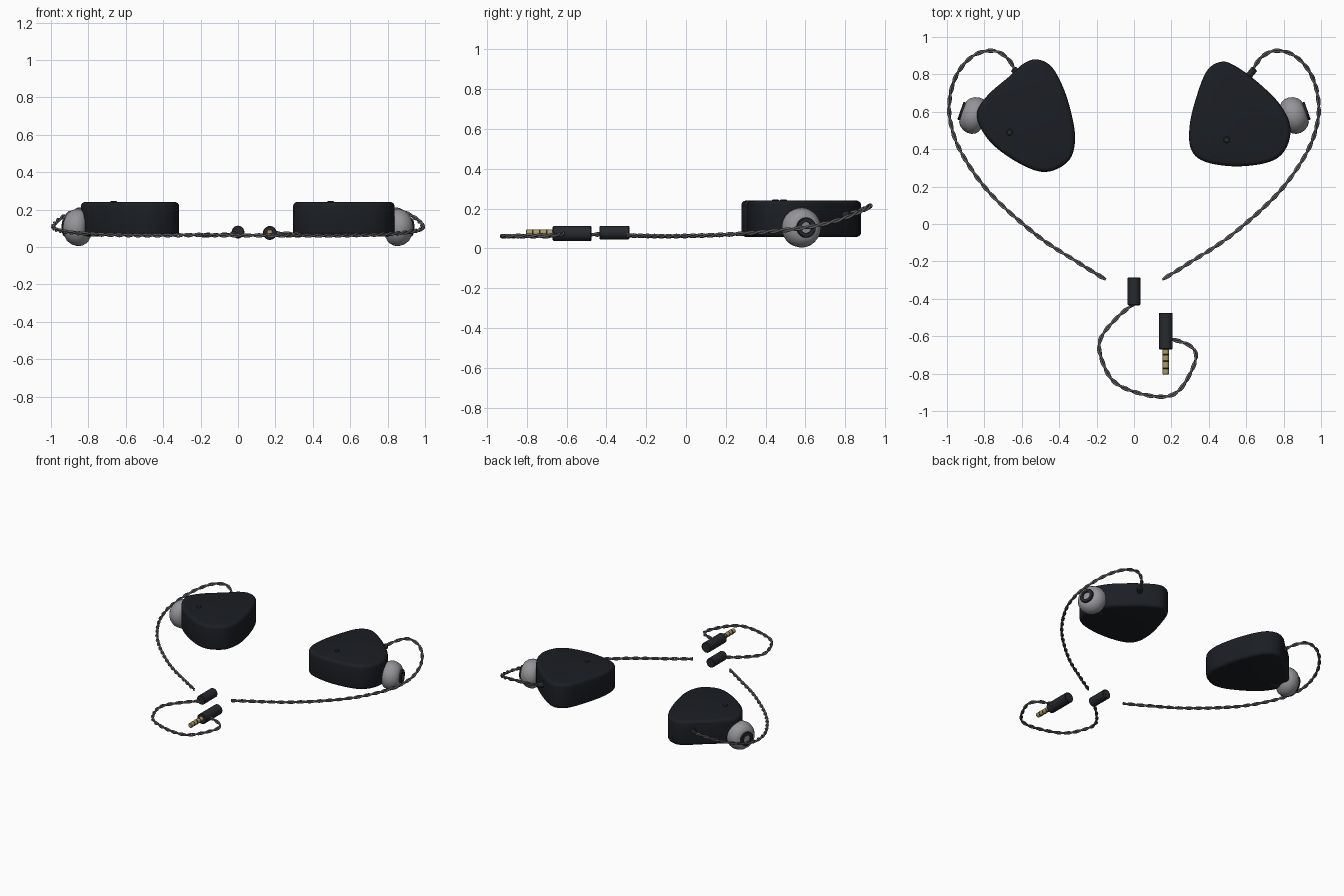
import bpy, bmesh, math
from mathutils import Vector

if "Cube" in bpy.data.objects:
    bpy.data.objects.remove(bpy.data.objects["Cube"])


def material(name, rgb):
    m = bpy.data.materials.new(name)
    m.diffuse_color = (*rgb, 1)
    m.use_nodes = True
    m.node_tree.nodes["Principled BSDF"].inputs["Base Color"].default_value = m.diffuse_color
    return m


SHELL = material("shell_black", (0.011, 0.013, 0.017))
RUBBER = material("plug_black", (0.02, 0.022, 0.027))
SILICONE = material("silicone_grey", (0.3, 0.3, 0.32))
WIRE = material("wire_grey", (0.12, 0.115, 0.125))
GOLD = material("plug_gold", (0.42, 0.32, 0.13))


def finish(bm, name, mat, angle=35):
    bmesh.ops.recalc_face_normals(bm, faces=bm.faces)
    me = bpy.data.meshes.new(name)
    bm.to_mesh(me)
    bm.free()
    me.shade_smooth()
    me.set_sharp_from_angle(angle=math.radians(angle))
    me.materials.append(mat)
    ob = bpy.data.objects.new(name, me)
    bpy.context.collection.objects.link(ob)
    return ob


def smooth_path(pts, steps, closed=False):
    """Catmull-Rom curve through the points."""
    pts = [Vector(p) for p in pts]
    n = len(pts)
    out = []
    for i in range(n if closed else n - 1):
        if closed:
            a, b, c, d = (pts[(i + k) % n] for k in (-1, 0, 1, 2))
        else:
            a, b, c, d = (pts[min(max(i + k, 0), n - 1)] for k in (-1, 0, 1, 2))
        for s in range(steps):
            t = s / steps
            out.append(0.5 * (2 * b + (c - a) * t + (2 * a - 5 * b + 4 * c - d) * t * t
                              + (3 * b - a - 3 * c + d) * t ** 3))
    if not closed:
        out.append(pts[-1])
    return out


def lathe(name, profile, origin, direction, mat, sides=40):
    """Turn (radius, distance) pairs around an axis."""
    bm = bmesh.new()
    q = Vector((0, 0, 1)).rotation_difference(Vector(direction).normalized())
    rings = []
    for r, t in profile:
        count = 1 if r == 0 else sides
        rings.append([bm.verts.new(Vector(origin) + q @ Vector((
            r * math.cos(math.tau * k / sides), r * math.sin(math.tau * k / sides), t)))
            for k in range(count)])
    for a, b in zip(rings, rings[1:]):
        for k in range(sides):
            j = (k + 1) % sides
            quad = [a[k % len(a)], a[j % len(a)], b[j % len(b)], b[k % len(b)]]
            bm.faces.new(list(dict.fromkeys(quad)))
    return finish(bm, name, mat)


def rod(name, start, end, r, mat, chamfer=0.004):
    length = (Vector(end) - Vector(start)).length
    c = chamfer
    return lathe(name, [(0, 0), (r - c, 0), (r, c), (r, length - c), (r - c, length), (0, length)],
                 start, Vector(end) - Vector(start), mat, 32)


def shell(name, outline):
    """Rounded slab from a top-view outline."""
    bm = bmesh.new()
    z0, z1 = 0.058, 0.241
    base = bm.faces.new([bm.verts.new((p.x, p.y, z0)) for p in smooth_path(outline, 7, True)])
    up = bmesh.ops.extrude_face_region(bm, geom=[base], use_keep_orig=True)
    bmesh.ops.translate(bm, vec=(0, 0, z1 - z0),
                        verts=[v for v in up["geom"] if isinstance(v, bmesh.types.BMVert)])
    bmesh.ops.recalc_face_normals(bm, faces=bm.faces)
    rims = [e for e in bm.edges if abs(e.verts[0].co.z - e.verts[1].co.z) < 1e-5]
    bmesh.ops.bevel(bm, geom=rims, offset=0.024, segments=4, profile=0.5,
                    affect='EDGES', clamp_overlap=False)
    return finish(bm, name, SHELL)


def twisted_cable(name, pts, radius=0.006, pitch=0.13):
    """Two strands wound around a smooth path."""
    raw = smooth_path(pts, 40)
    path, gap = [raw[0]], 0.008
    for p in raw[1:]:
        while (p - path[-1]).length > gap:
            path.append(path[-1] + (p - path[-1]).normalized() * gap)
    cu = bpy.data.curves.new(name, 'CURVE')
    cu.dimensions = '3D'
    cu.bevel_depth = radius
    cu.bevel_resolution = 2
    cu.use_fill_caps = True
    for phase in (0, math.pi):
        sp = cu.splines.new('POLY')
        sp.points.add(len(path) - 1)
        for i, p in enumerate(path):
            tan = (path[min(i + 1, len(path) - 1)] - path[max(i - 1, 0)]).normalized()
            side = tan.cross(Vector((0, 0, 1))).normalized()
            a = math.tau * i * gap / pitch + phase
            co = p + (side * math.cos(a) + side.cross(tan) * math.sin(a)) * radius
            sp.points[i].co = (*co, 1)
        sp.use_smooth = True
    cu.materials.append(WIRE)
    bpy.context.collection.objects.link(bpy.data.objects.new(name, cu))


# Earphone shells
shell("left_shell", [(-0.52, 0.88), (-0.445, 0.845), (-0.385, 0.745), (-0.337, 0.6),
                     (-0.315, 0.45), (-0.352, 0.335), (-0.475, 0.278), (-0.62, 0.328),
                     (-0.77, 0.44), (-0.84, 0.575), (-0.79, 0.68), (-0.66, 0.795),
                     (-0.59, 0.858)])
shell("right_shell", [(0.47, 0.868), (0.55, 0.84), (0.663, 0.757), (0.78, 0.64),
                      (0.836, 0.515), (0.81, 0.4), (0.727, 0.333), (0.55, 0.308),
                      (0.38, 0.333), (0.305, 0.4), (0.298, 0.53), (0.337, 0.69),
                      (0.392, 0.822)])

# Vents on the top faces
rod("left_vent", (-0.665, 0.49, 0.22), (-0.665, 0.49, 0.247), 0.017, RUBBER)
rod("right_vent", (0.495, 0.45, 0.22), (0.495, 0.45, 0.247), 0.017, RUBBER)

for side, s in (("left", -1), ("right", 1)):
    # Nozzle with silicone tip
    centre, axis = (s * 0.862, 0.583, 0.105), (s * 0.94, 0.33, 0)
    lathe(side + "_ear_tip", [(0.045, 0.058), (0.06, 0.056), (0.078, 0.044), (0.093, 0.022),
                              (0.1, -0.004), (0.098, -0.028), (0.086, -0.05), (0.066, -0.064),
                              (0.045, -0.068)], centre, axis, SILICONE)
    lathe(side + "_nozzle", [(0, -0.13), (0.05, -0.13), (0.05, 0.066), (0.047, 0.07),
                             (0.028, 0.07), (0.028, 0.05)], centre, axis, RUBBER)
    lathe(side + "_nozzle_mesh", [(0.029, 0.058), (0, 0.058)], centre, axis, SILICONE)
    # Socket and ear-loop cable
    rod(side + "_cable_socket", (s * 0.6, 0.775, 0.165), (s * 0.645, 0.83, 0.172), 0.018, RUBBER)
    twisted_cable(side + "_cable", [
        (s * 0.63, 0.812, 0.17), (s * 0.675, 0.885, 0.195), (s * 0.75, 0.926, 0.215),
        (s * 0.85, 0.905, 0.2), (s * 0.935, 0.82, 0.162), (s * 0.98, 0.7, 0.125),
        (s * 0.984, 0.56, 0.1), (s * 0.925, 0.385, 0.082), (s * 0.77, 0.165, 0.068),
        (s * 0.52, -0.06, 0.062), (s * 0.3, -0.205, 0.063), (s * 0.15, -0.298, 0.066)])

# Splitter and lower cable
rod("cable_splitter", (0, -0.285, 0.08), (0, -0.435, 0.08), 0.034, RUBBER)
twisted_cable("lower_cable", [
    (0, -0.425, 0.072), (-0.09, -0.5, 0.066), (-0.175, -0.605, 0.062), (-0.18, -0.7, 0.062),
    (-0.115, -0.835, 0.062), (0.01, -0.9, 0.062), (0.155, -0.924, 0.062), (0.24, -0.89, 0.062),
    (0.305, -0.79, 0.064), (0.332, -0.7, 0.066), (0.29, -0.645, 0.07), (0.18, -0.61, 0.075)])

# Audio plug with gold contacts and insulating rings
rod("plug_body", (0.17, -0.475, 0.075), (0.17, -0.67, 0.075), 0.037, RUBBER)
rod("plug_pin", (0.17, -0.66, 0.078), (0.17, -0.805, 0.078), 0.017, GOLD)
for i, y in enumerate((-0.7, -0.735, -0.77)):
    rod(f"plug_ring_{i + 1}", (0.17, y + 0.004, 0.078), (0.17, y - 0.004, 0.078), 0.0178,
        RUBBER, 0.0005)
